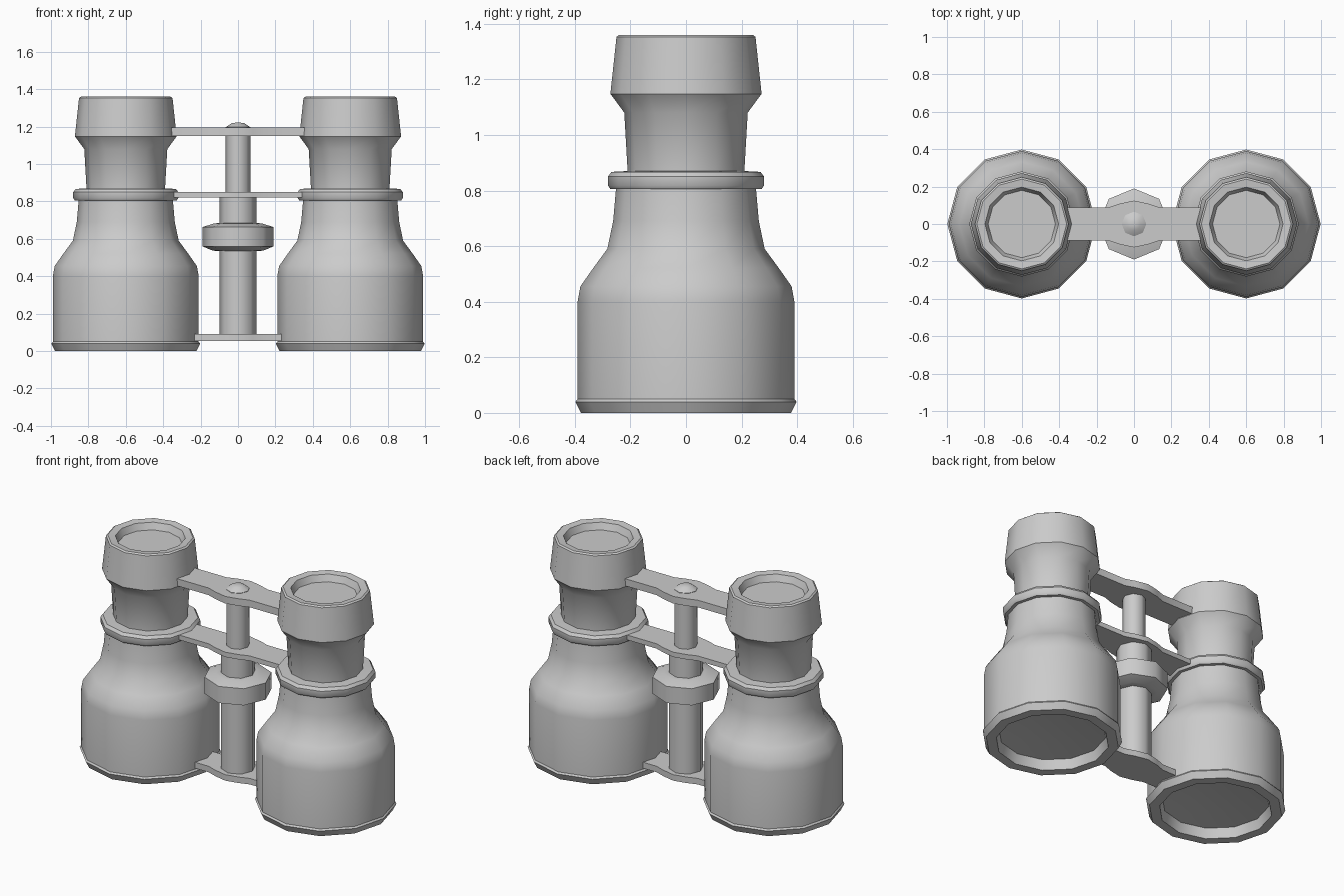
import bpy, bmesh, math

if "Cube" in bpy.data.objects:
    bpy.data.objects.remove(bpy.data.objects["Cube"])

metal = bpy.data.materials.new("plain grey")
metal.diffuse_color = (0.6, 0.6, 0.6, 1)
metal.use_nodes = True
metal.node_tree.nodes["Principled BSDF"].inputs["Base Color"].default_value = metal.diffuse_color


def finish(bm, name, x=0.0, smooth=40):
    bmesh.ops.recalc_face_normals(bm, faces=bm.faces)
    mesh = bpy.data.meshes.new(name)
    bm.to_mesh(mesh)
    bm.free()
    mesh.materials.append(metal)
    ob = bpy.data.objects.new(name, mesh)
    bpy.context.collection.objects.link(ob)
    ob.location.x = x
    bpy.ops.object.select_all(action='DESELECT')
    ob.select_set(True)
    bpy.context.view_layer.objects.active = ob
    bpy.ops.object.shade_smooth_by_angle(angle=math.radians(smooth))


def lathe(name, profile, sides, x=0.0, smooth=40):
    """Revolve (radius, z) points around z and cap both ends."""
    bm = bmesh.new()
    rings = []
    for r, z in profile:
        rings.append([bm.verts.new((r * math.cos(2 * math.pi * i / sides),
                                    r * math.sin(2 * math.pi * i / sides), z))
                      for i in range(sides)])
    for a, b in zip(rings, rings[1:]):
        for i in range(sides):
            j = (i + 1) % sides
            bm.faces.new((a[i], a[j], b[j], b[i]))
    bm.faces.new(rings[0])
    bm.faces.new(rings[-1])
    finish(bm, name, x, smooth)


def bridge(name, half, z0, z1):
    """Flat bar with a swelling around the central post."""
    edge = [(half, 0.087), (0.14, 0.087), (0.08, 0.108), (0, 0.125),
            (-0.08, 0.108), (-0.14, 0.087), (-half, 0.087)]
    outline = edge + [(-x, -y) for x, y in edge]
    bm = bmesh.new()
    face = bm.faces.new([bm.verts.new((x, y, z0)) for x, y in outline])
    # keep the bottom face and add walls and top
    top = bmesh.ops.extrude_face_region(bm, geom=[face], use_keep_orig=True)
    for v in top["geom"]:
        if isinstance(v, bmesh.types.BMVert):
            v.co.z = z1
    finish(bm, name)


# barrel profile: lens recess, bell, collar, draw tube, eyecup, eye lens recess
barrel = [(0.15, 0.075), (0.305, 0.06), (0.32, 0.0), (0.378, 0.0),
          (0.398, 0.04), (0.39, 0.05), (0.39, 0.40), (0.38, 0.455),
          (0.333, 0.522), (0.283, 0.59), (0.262, 0.69), (0.252, 0.805),
          (0.272, 0.805), (0.281, 0.818), (0.281, 0.85), (0.268, 0.867),
          (0.21, 0.87), (0.222, 1.08), (0.272, 1.148), (0.25, 1.353),
          (0.24, 1.36), (0.197, 1.355), (0.18, 1.315)]

for side, x in (("left", -0.6), ("right", 0.6)):
    lathe(side + "_barrel", barrel, 12, x, 35)

# bridges joining the barrels
bridge("lower_bridge", 0.26, 0.055, 0.092)
bridge("middle_bridge", 0.38, 0.82, 0.85)
bridge("upper_bridge", 0.38, 1.151, 1.195)

# central focusing post, wheel and cap
lathe("focus_column", [(0.098, 0.085), (0.098, 0.825)], 8, 0, 50)
lathe("focus_rod", [(0.066, 0.845), (0.066, 1.155)], 8, 0, 50)
lathe("focus_wheel", [(0.1, 0.535), (0.135, 0.537), (0.19, 0.56), (0.19, 0.663),
                      (0.13, 0.682), (0.1, 0.685)], 8, 0, 50)
lathe("rod_cap", [(0.066, 1.19), (0.066, 1.197), (0.035, 1.218), (0.01, 1.222)], 8, 0, 50)
